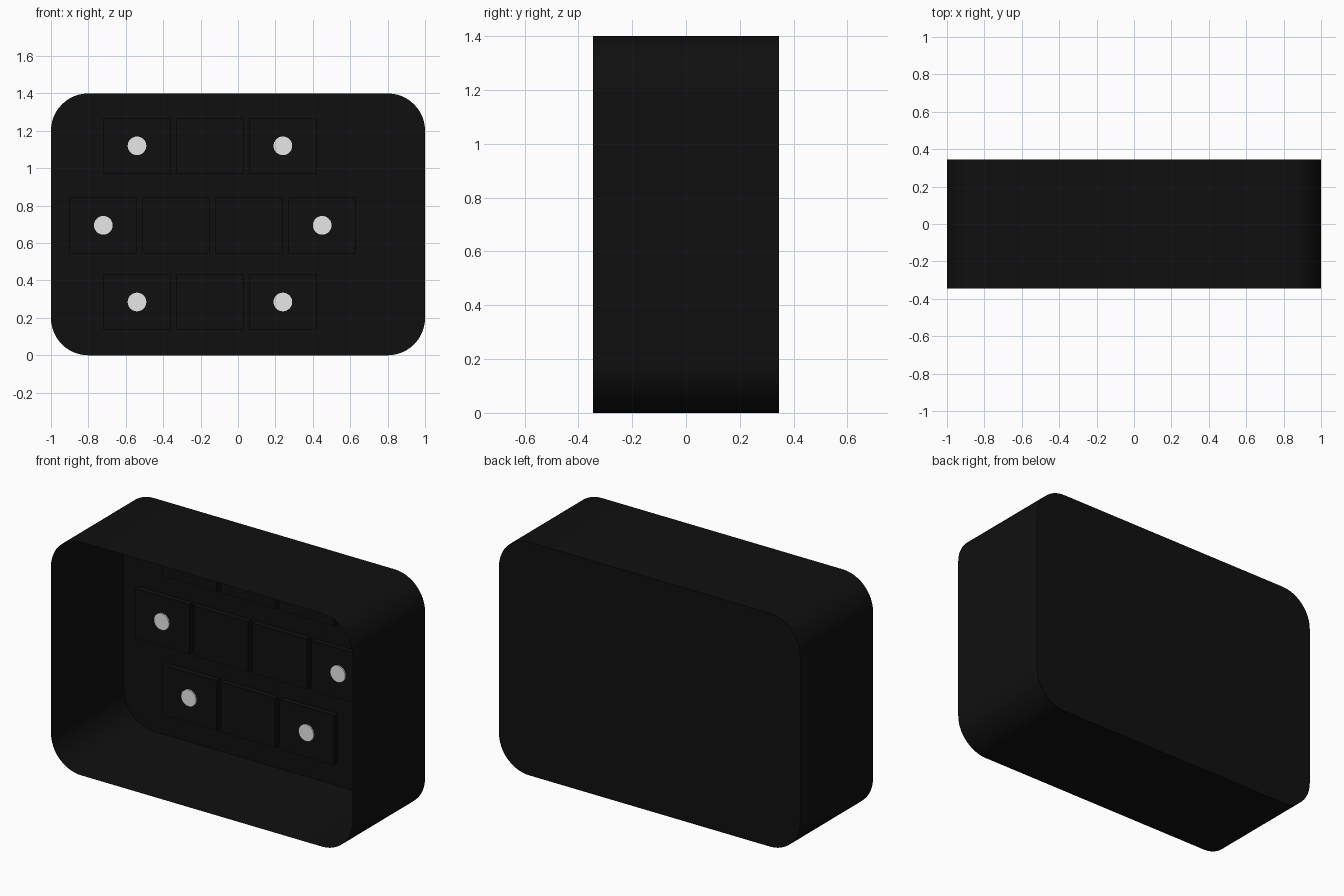
import bpy, bmesh, math
from mathutils import Matrix

cube = bpy.data.objects.get("Cube")
if cube:
    bpy.data.objects.remove(cube, do_unlink=True)

WIDTH, DEPTH, HEIGHT, RADIUS = 2.0, 0.69, 1.4, 0.2
BACK = DEPTH / 2
TILE_FRONT = 0.31
DOT_FRONT = 0.302


def make_material(name, value):
    mat = bpy.data.materials.new(name)
    mat.use_nodes = True
    color = (value, value, value, 1)
    mat.diffuse_color = color
    bsdf = next(n for n in mat.node_tree.nodes if n.type == "BSDF_PRINCIPLED")
    bsdf.inputs["Base Color"].default_value = color
    return mat


black = make_material("black", 0.005)
white = make_material("light grey", 0.8)


def finish(bm, name, mat, smooth=False):
    bmesh.ops.recalc_face_normals(bm, faces=bm.faces)
    mesh = bpy.data.meshes.new(name)
    bm.to_mesh(mesh)
    bm.free()
    mesh.materials.append(mat)
    obj = bpy.data.objects.new(name, mesh)
    bpy.context.collection.objects.link(obj)
    if smooth:
        bpy.ops.object.select_all(action="DESELECT")
        obj.select_set(True)
        bpy.context.view_layer.objects.active = obj
        bpy.ops.object.shade_smooth_by_angle(angle=math.radians(30))
    return obj


# Thin rounded casing: closed back, side wall and open front
def make_casing(steps=12):
    bm = bmesh.new()
    outline = []
    corners = [(1, 1), (-1, 1), (-1, -1), (1, -1)]
    for quarter, (sx, sz) in enumerate(corners):
        cx = sx * (WIDTH / 2 - RADIUS)
        cz = HEIGHT / 2 + sz * (HEIGHT / 2 - RADIUS)
        for i in range(steps + 1):
            a = (quarter + i / steps) * math.pi / 2
            outline.append((cx + RADIUS * math.cos(a), cz + RADIUS * math.sin(a)))
    back = [bm.verts.new((x, BACK, z)) for x, z in outline]
    front = [bm.verts.new((x, -BACK, z)) for x, z in outline]
    bm.faces.new(back)
    for i in range(len(back)):
        j = (i + 1) % len(back)
        bm.faces.new((back[i], back[j], front[j], front[i]))
    finish(bm, "casing", black, smooth=True)


# Rectangular tile resting on the inside of the back
def make_tile(name, x, z):
    bm = bmesh.new()
    thick = BACK - 0.002 - TILE_FRONT
    place = Matrix.Translation((x, TILE_FRONT + thick / 2, z))
    bmesh.ops.create_cube(bm, size=1, matrix=place @ Matrix.Diagonal((0.36, thick, 0.3, 1)))
    finish(bm, name, black)


# Round light disc on a tile
def make_dot(name, x, z):
    bm = bmesh.new()
    thick = TILE_FRONT - DOT_FRONT
    place = Matrix.Translation((x, DOT_FRONT + thick / 2, z))
    bmesh.ops.create_cone(bm, cap_ends=True, segments=32, radius1=0.05, radius2=0.05,
                          depth=thick, matrix=place @ Matrix.Rotation(math.pi / 2, 4, "X"))
    finish(bm, name, white, smooth=True)


make_casing()

# Three rows of tiles, with a disc on both end tiles of each row
STEP = 0.39
rows = [("lower", -0.54, 0.285, 3), ("middle", -0.72, 0.695, 4), ("upper", -0.54, 1.12, 3)]
for row, start, z, count in rows:
    for i in range(count):
        x = start + i * STEP
        make_tile(f"{row}_tile_{i + 1}", x, z)
        if i in (0, count - 1):
            make_dot(f"{row}_disc_{i + 1}", x, z)
